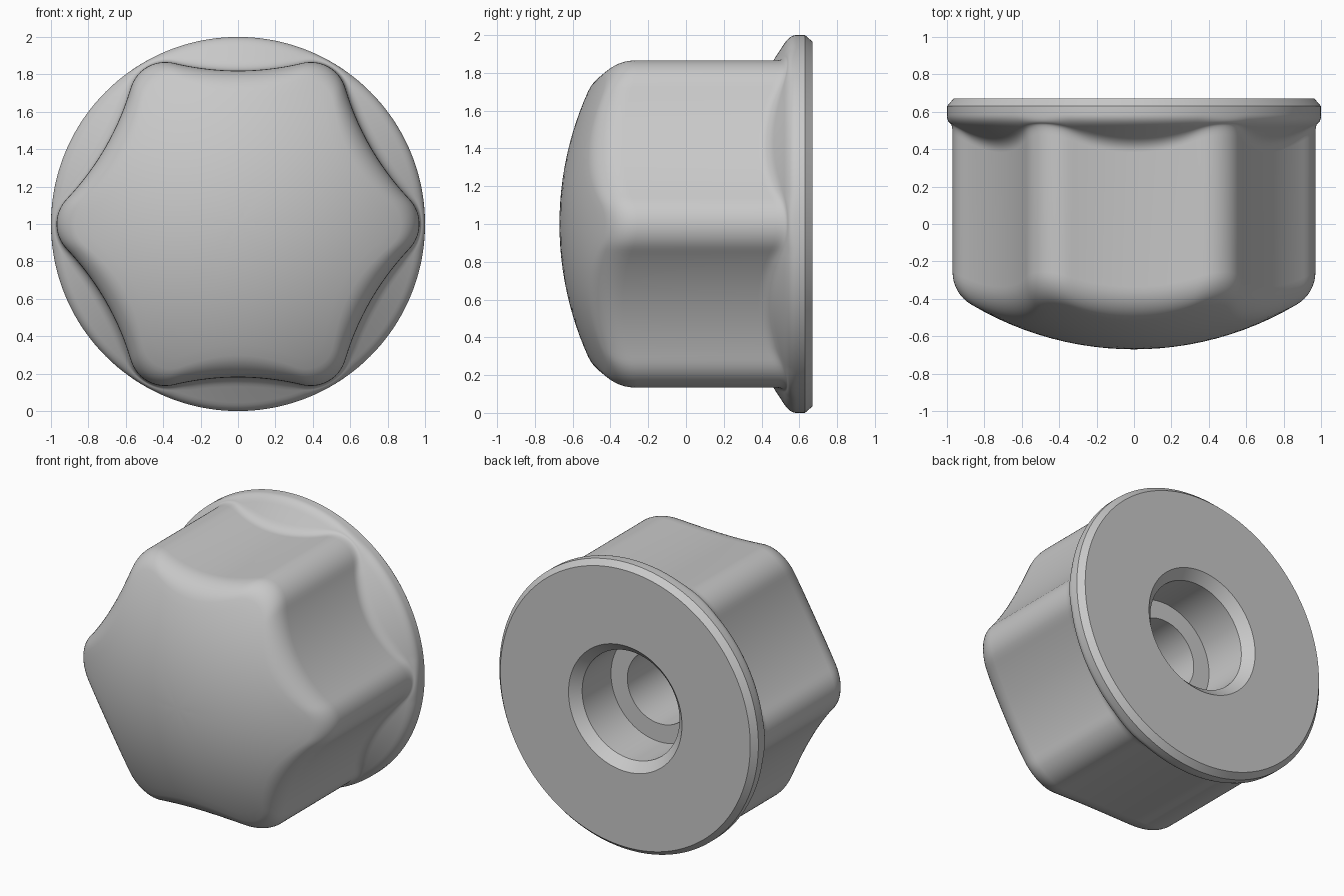
import bpy
import bmesh
from math import sin, cos, pi, sqrt, atan2

old = bpy.data.objects.get("Cube")
if old:
    bpy.data.objects.remove(old)

SEGMENTS = 288
LOBES = 6

# Grip outline: convex corner arcs blending into concave side arcs
CORNER_OFFSET, CORNER_RADIUS = 0.778, 0.192
SIDE_OFFSET, SIDE_RADIUS = 2.29, 1.47
TANGENT = atan2(0.132, 0.917)

# Domed front face and its rounded edge
DOME_RADIUS, FRONT, EDGE = 1.7, -0.67, 0.2
DOME_Y = FRONT + DOME_RADIUS


def grip_radius(angle):
    half = pi / LOBES
    a = abs((angle + half) % (2 * half) - half)
    if a < TANGENT:
        return CORNER_OFFSET * cos(a) + sqrt(CORNER_RADIUS**2 - (CORNER_OFFSET * sin(a))**2)
    b = half - a
    return SIDE_OFFSET * cos(b) - sqrt(SIDE_RADIUS**2 - (SIDE_OFFSET * sin(b))**2)


def flange_y(r):
    return 0.53 + 0.65 * (r - 0.97)


def bend(p0, p1, p2, steps=6):
    pts = []
    for i in range(steps + 1):
        t = i / steps
        pts.append(tuple((1 - t)**2 * a + 2 * t * (1 - t) * b + t * t * c
                         for a, b, c in zip(p0, p1, p2)))
    return pts


def profile(angle):
    """Points (radius, y) from the dome round the flange to the bore's end."""
    r = grip_radius(angle)
    inner = r - EDGE
    edge_y = DOME_Y - sqrt((DOME_RADIUS - EDGE)**2 - inner**2)
    # dome
    reach = inner * DOME_RADIUS / (DOME_RADIUS - EDGE)
    pts = []
    for i in range(1, 13):
        x = reach * i / 12
        pts.append((x, DOME_Y - sqrt(DOME_RADIUS**2 - x * x)))
    # rounded front edge
    start = atan2(edge_y - DOME_Y, inner)
    for i in range(1, 9):
        t = start * (1 - i / 8)
        pts.append((inner + EDGE * cos(t), edge_y + EDGE * sin(t)))
    # wall running into the sloping flange
    w = min(0.05, (1 - r) * 0.4)
    pts += bend((r, flange_y(r) - 0.05), (r, flange_y(r)), (r + w, flange_y(r + w)))
    # rounded rim and rear chamfer
    s = max(0.955, r + w + 0.003)
    pts += bend((s, flange_y(s)), (1, flange_y(1)), (1, 0.585))
    pts += [(1, 0.63), (0.965, 0.67)]
    # chamfered, stepped bore
    pts += [(0.438, 0.67), (0.376, 0.608), (0.376, 0.29), (0.25, 0.29), (0.25, -0.25)]
    return pts


bm = bmesh.new()
columns = []
for k in range(SEGMENTS):
    angle = 2 * pi * k / SEGMENTS
    columns.append([bm.verts.new((r * cos(angle), y, 1 + r * sin(angle)))
                    for r, y in profile(angle)])
front_tip = bm.verts.new((0, FRONT, 1))
bore_tip = bm.verts.new((0, -0.25, 1))
for k, a in enumerate(columns):
    b = columns[(k + 1) % SEGMENTS]
    bm.faces.new((front_tip, a[0], b[0]))
    bm.faces.new((bore_tip, b[-1], a[-1]))
    for i in range(len(a) - 1):
        bm.faces.new((a[i], a[i + 1], b[i + 1], b[i]))
bmesh.ops.recalc_face_normals(bm, faces=bm.faces)

mesh = bpy.data.meshes.new("lobed_knob")
bm.to_mesh(mesh)
bm.free()
knob = bpy.data.objects.new("lobed_knob", mesh)
bpy.context.collection.objects.link(knob)

# Plain grey finish
grey = bpy.data.materials.new("plain_grey")
grey.use_nodes = True
colour = (0.58, 0.58, 0.58, 1)
grey.diffuse_color = colour
grey.node_tree.nodes["Principled BSDF"].inputs["Base Color"].default_value = colour
mesh.materials.append(grey)

bpy.ops.object.select_all(action="DESELECT")
knob.select_set(True)
bpy.context.view_layer.objects.active = knob
bpy.ops.object.shade_smooth_by_angle(angle=pi / 6)
